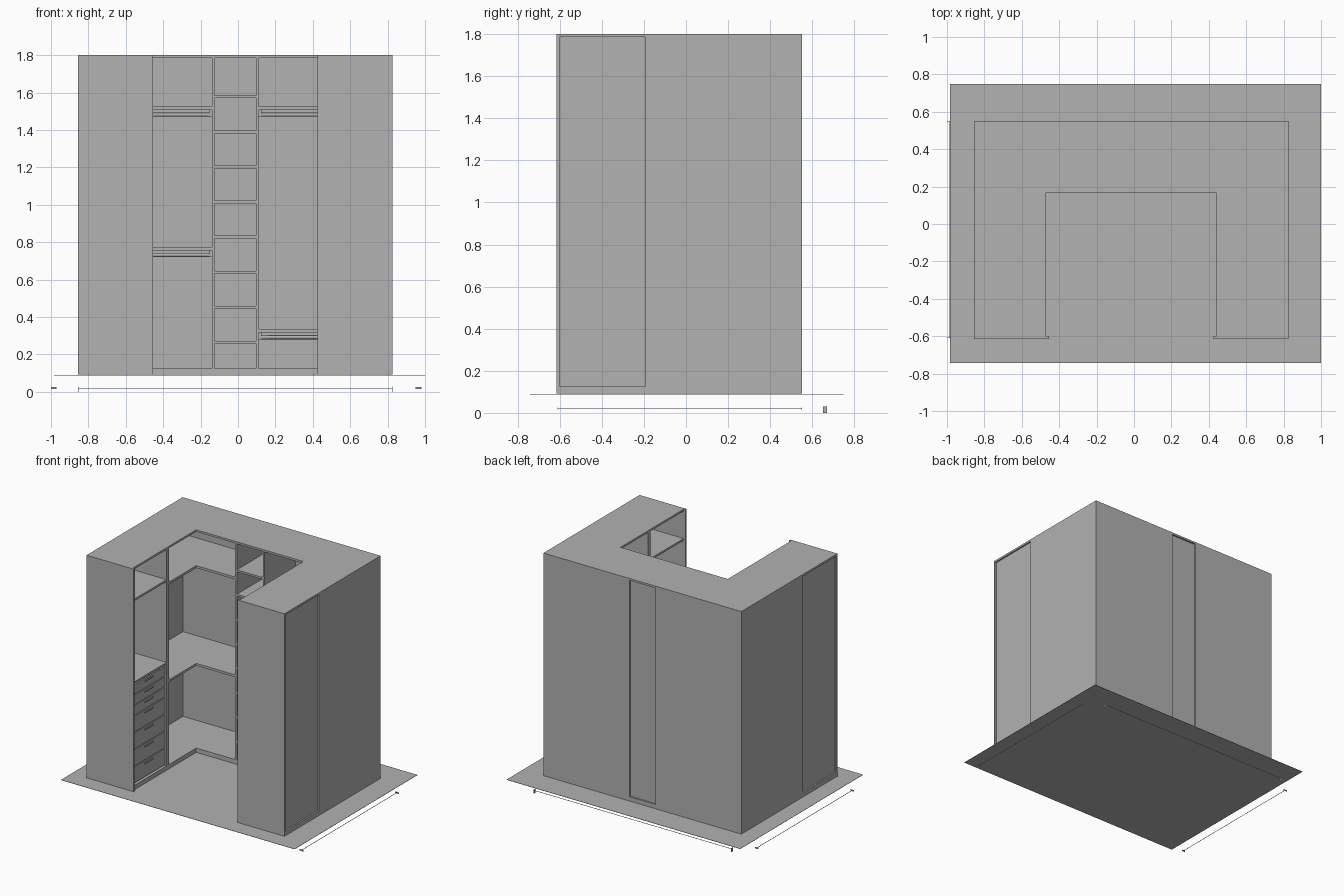
import bpy, bmesh

old = bpy.data.objects.get("Cube")
if old:
    bpy.data.objects.remove(old)

grey = bpy.data.materials.new("plain grey")
grey.use_nodes = True
grey.diffuse_color = (0.445, 0.445, 0.445, 1)
grey.node_tree.nodes["Principled BSDF"].inputs["Base Color"].default_value = grey.diffuse_color


def prism(name, outline, z0, z1):
    """Extrude a flat outline from z0 up to z1."""
    bm = bmesh.new()
    face = bm.faces.new([bm.verts.new((x, y, z0)) for x, y in outline])
    new = bmesh.ops.extrude_face_region(bm, geom=[face])["geom"]
    verts = [v for v in new if isinstance(v, bmesh.types.BMVert)]
    bmesh.ops.translate(bm, verts=verts, vec=(0, 0, z1 - z0))
    bmesh.ops.recalc_face_normals(bm, faces=bm.faces)
    mesh = bpy.data.meshes.new(name)
    bm.to_mesh(mesh)
    bm.free()
    mesh.materials.append(grey)
    ob = bpy.data.objects.new(name, mesh)
    bpy.context.collection.objects.link(ob)
    return ob


def box(name, x0, x1, y0, y1, z0, z1):
    return prism(name, [(x0, y0), (x1, y0), (x1, y1), (x0, y1)], z0, z1)


def rod(name, start, end, radius):
    """Round bar along a straight path."""
    curve = bpy.data.curves.new(name, "CURVE")
    curve.dimensions = "3D"
    curve.bevel_depth = radius
    curve.bevel_resolution = 2
    curve.use_fill_caps = True
    line = curve.splines.new("POLY")
    line.points.add(1)
    line.points[0].co = (*start, 1)
    line.points[1].co = (*end, 1)
    curve.materials.append(grey)
    bpy.context.collection.objects.link(bpy.data.objects.new(name, curve))


# Main dimensions
L, R, BACK, FRONT = -0.855, 0.825, 0.55, -0.61
IL, IR, IB = -0.47, 0.44, 0.165       # inner edges of the U
DIV = -0.18                           # arm module boundary
CL, CR = -0.1325, 0.1025              # middle bay boundaries
BASE, LOW, TOP = 0.092, 0.125, 1.8
T = 0.015                             # board thickness
INSET = 0.012                         # recess of the thin rear panels

# Floor sheet
box("floor", -0.984, 1.0, -0.742, 0.748, 0.088, 0.09)

# U-shaped top and bottom boards
u_shape = [(L, FRONT), (IL, FRONT), (IL, IB), (IR, IB),
           (IR, FRONT), (R, FRONT), (R, BACK), (L, BACK)]
prism("top_board", u_shape, TOP - T, TOP)
prism("bottom_board", u_shape, BASE, LOW)

# Outer and inner arm edges for both sides, with the sign pointing outward
SIDES = (("left_hand", L, IL, CL, -1), ("right_hand", R, IR, CR, 1))
for side, outer, inner, mid, s in SIDES:
    # Arm end panel, a little wider than the arm
    xs = sorted((outer, inner - s * 0.015))
    box(side + "_end_panel", *xs, FRONT - 0.005, FRONT + 0.01, BASE, TOP)
    # Flush corner panels at the side and rear
    xs = sorted((outer, outer - s * 0.01))
    box(side + "_corner_side_panel", *xs, DIV, BACK, LOW, TOP - T)
    xs = sorted((outer, mid))
    box(side + "_corner_rear_panel", *xs, BACK - 0.01, BACK, LOW, TOP - T)
    # Recessed panel closing the arm module
    xs = sorted((outer - s * INSET, outer - s * (INSET + 0.006)))
    box(side + "_arm_rear_panel", *xs, FRONT, DIV, LOW, TOP - T)
    # Upright between arm module and corner
    xs = sorted((outer, inner))
    box(side + "_arm_upright", *xs, DIV - T, DIV + T, LOW, TOP - T)
    # Upright between corner and middle bay
    box(side + "_middle_upright", mid - T / 2, mid + T / 2, IB, BACK, LOW, TOP - T)

    # L-shaped corner shelves with hanging rails below
    l_shape = [(outer, DIV), (inner, DIV), (inner, IB),
               (mid, IB), (mid, BACK - 0.01), (outer, BACK - 0.01)]
    for z in ((1.525, 0.775) if s < 0 else (1.525, 0.335)):
        prism(side + "_corner_shelf", l_shape, z - 0.018, z)
        rail_y = (IB + BACK) / 2
        rod(side + "_hanging_rail", (outer - s * 0.01, rail_y, z - 0.043),
            (mid, rail_y, z - 0.043), 0.011)
        xs = sorted((mid, mid + s * 0.022))
        box(side + "_rail_bracket", *xs, rail_y - 0.014, rail_y + 0.014, z - 0.055, z - 0.018)

# Middle bay: recessed rear panel and evenly spaced shelves
box("middle_rear_panel", CL, CR, BACK - INSET - 0.006, BACK - INSET, LOW, TOP - T)
for i in range(8):
    z = 0.265 + i * 0.1875
    box("middle_shelf", CL, CR, IB, BACK - INSET, z - T / 2, z + T / 2)

# Left-hand arm: upper shelf and a stack of drawers under a top board
box("upper_shelf", L + INSET, IL, FRONT, DIV, 1.54, 1.555)
box("drawer_top_board", L + INSET, IL, FRONT, DIV, 0.905, 0.92)
z = LOW + 0.008
for height in [0.13] * 4 + [0.08] * 3:
    box("drawer", L + 0.03, IL - 0.012, FRONT + 0.014, DIV - T - 0.004, z, z + height - 0.006)
    centre = (FRONT + DIV) / 2
    top = z + height - 0.02
    box("drawer_handle", IL - 0.012, IL - 0.004, centre - 0.05, centre + 0.05, top - 0.008, top)
    z += height

# Right-hand arm: upper shelf and lower shelves
for z in (1.575, 0.92, 0.335):
    box("arm_shelf", IR, R - INSET, FRONT, DIV, z - T, z)

# Thin measuring lines with end ticks beneath the floor
box("rear_measure_line", L, R, 0.66, 0.662, 0.019, 0.022)
for x in (L, R - 0.002):
    box("rear_measure_tick", x, x + 0.002, 0.65, 0.67, 0.0, 0.03)
for x in (-0.985, 0.965):
    box("side_measure_line", x - 0.001, x + 0.001, FRONT, BACK, 0.019, 0.022)
    for y in (FRONT, BACK - 0.002):
        box("side_measure_tick", x - 0.015, x + 0.015, y, y + 0.002, 0.015, 0.025)
